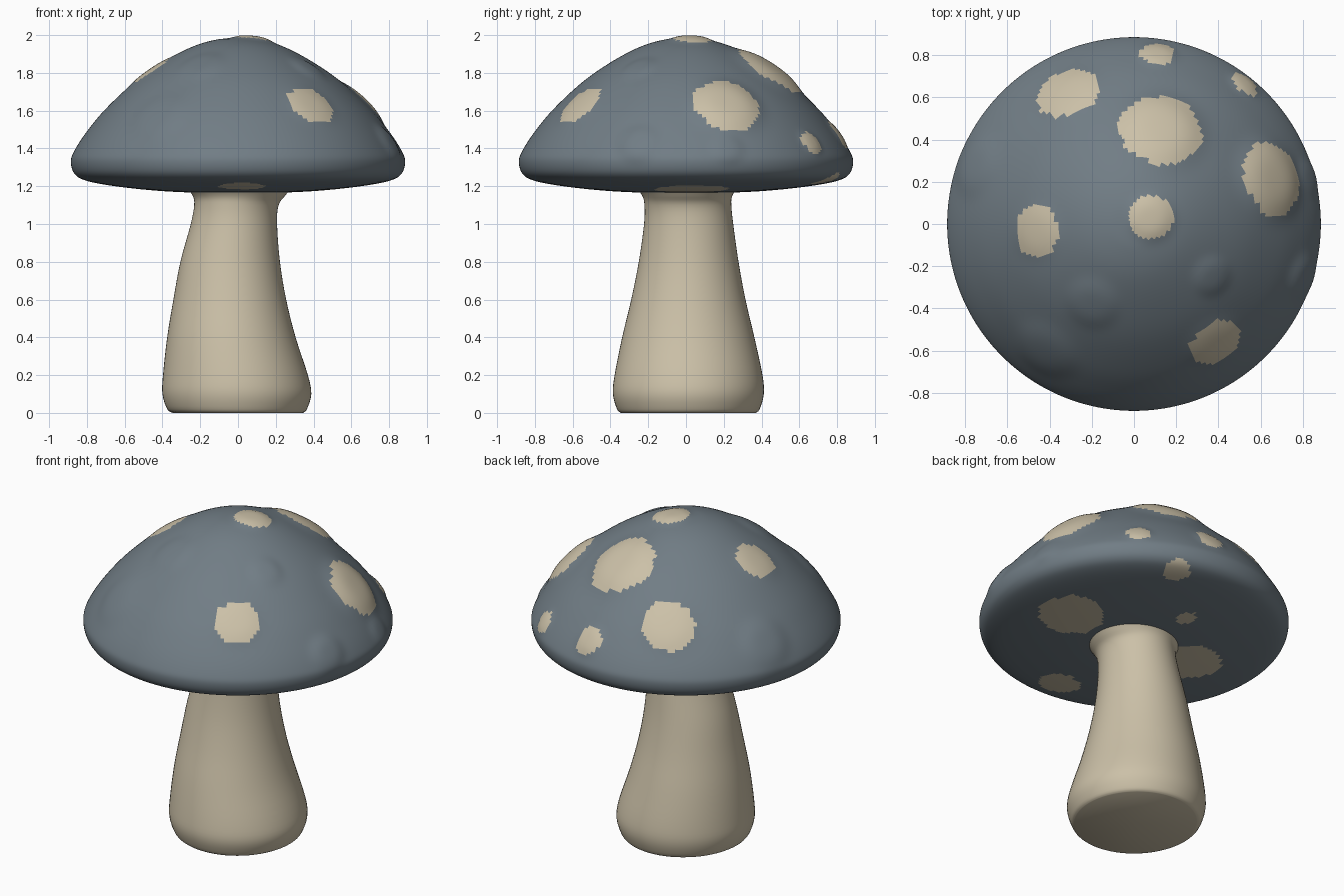
import bpy, bmesh, math
from mathutils import Vector, noise

cube = bpy.data.objects.get("Cube")
if cube:
    bpy.data.objects.remove(cube)


def make_material(name, color):
    m = bpy.data.materials.new(name)
    m.use_nodes = True
    m.diffuse_color = color
    bsdf = m.node_tree.nodes["Principled BSDF"]
    bsdf.inputs["Base Color"].default_value = color
    bsdf.inputs["Roughness"].default_value = 0.8
    return m


slate = make_material("slate blue", (0.165, 0.205, 0.235, 1))
cream = make_material("cream", (0.60, 0.53, 0.39, 1))


def smooth_path(points, steps):
    """Catmull-Rom curve through rows of numbers."""
    pts = [Vector(p) for p in points]
    out = []
    for i in range(len(pts) - 1):
        a, b, c = pts[max(i - 1, 0)], pts[i], pts[i + 1]
        d = pts[min(i + 2, len(pts) - 1)]
        for k in range(steps):
            t = k / steps
            out.append(0.5 * (2 * b + (c - a) * t + (2 * a - 5 * b + 4 * c - d) * t ** 2
                              + (3 * b - a - 3 * c + d) * t ** 3))
    return out + [pts[-1]]


def loft(name, rings, materials):
    """Skin closed rings and fan the two ends."""
    bm = bmesh.new()
    loops = [[bm.verts.new(p) for p in ring] for ring in rings]
    n = len(loops[0])
    for a, b in zip(loops, loops[1:]):
        for i in range(n):
            j = (i + 1) % n
            bm.faces.new((a[i], a[j], b[j], b[i]))
    for loop in (loops[0], loops[-1]):
        centre = bm.verts.new(sum((v.co for v in loop), Vector()) / n)
        for i in range(n):
            bm.faces.new((loop[i], loop[(i + 1) % n], centre))
    bmesh.ops.recalc_face_normals(bm, faces=bm.faces)
    mesh = bpy.data.meshes.new(name)
    bm.to_mesh(mesh)
    bm.free()
    for m in materials:
        mesh.materials.append(m)
    obj = bpy.data.objects.new(name, mesh)
    bpy.context.collection.objects.link(obj)
    return obj


def shade(obj):
    bpy.ops.object.select_all(action="DESELECT")
    obj.select_set(True)
    bpy.context.view_layer.objects.active = obj
    bpy.ops.object.shade_smooth_by_angle(angle=math.radians(50))


def circle(n):
    return [2 * math.pi * i / n for i in range(n)]


# Stem: leaning, flared rings given as z, left, right, front, back
stem_rows = [
    (0.0, -0.345, 0.345, -0.345, 0.37),
    (0.02, -0.375, 0.365, -0.365, 0.39),
    (0.1, -0.40, 0.388, -0.387, 0.412),
    (0.2, -0.397, 0.37, -0.378, 0.405),
    (0.4, -0.375, 0.305, -0.338, 0.362),
    (0.6, -0.342, 0.255, -0.29, 0.315),
    (0.8, -0.305, 0.222, -0.25, 0.278),
    (1.0, -0.25, 0.207, -0.222, 0.25),
    (1.1, -0.232, 0.215, -0.22, 0.24),
    (1.15, -0.24, 0.25, -0.232, 0.245),
    (1.2, -0.28, 0.29, -0.27, 0.28),
]
stem_rings = []
for z, x0, x1, y0, y1 in smooth_path(stem_rows, 4):
    stem_rings.append([((x0 + x1) / 2 + (x1 - x0) / 2 * math.cos(a),
                        (y0 + y1) / 2 + (y1 - y0) / 2 * math.sin(a), z) for a in circle(64)])
shade(loft("stem", stem_rings, [cream]))

# Cap: half profile as radius, height
cap_profile = [
    (0.01, 1.985), (0.12, 1.975), (0.25, 1.935), (0.4, 1.855), (0.55, 1.75),
    (0.7, 1.61), (0.8, 1.49), (0.865, 1.39), (0.885, 1.33), (0.865, 1.265),
    (0.8, 1.228), (0.65, 1.2), (0.45, 1.178), (0.25, 1.167), (0.01, 1.167),
]
path = smooth_path(cap_profile, 7)
rim = max(range(len(path)), key=lambda i: path[i].x)


def on_cap(x, y, top=True):
    """Point of the cap surface above or below a ground position."""
    r = math.hypot(x, y)
    p = min(path[:rim] if top else path[rim:], key=lambda q: abs(q.x - r))
    return Vector((x, y, p.y))


# Spots as x, y, radius, bulge height
top_spots = [
    (0.08, 0.03, 0.105, 0.016), (0.125, 0.445, 0.195, 0.03), (-0.31, 0.62, 0.15, 0.012),
    (0.11, 0.80, 0.085, 0.012), (0.52, 0.66, 0.068, 0.012), (0.65, 0.215, 0.18, 0.03),
    (-0.465, -0.035, 0.125, 0.008), (0.385, -0.56, 0.13, 0.01),
]
under_spots = [
    (0.49, 0.03, 0.19, 0), (0.02, -0.64, 0.12, 0), (0.3, 0.74, 0.08, 0),
    (-0.03, 0.43, 0.06, 0), (-0.36, 0.05, 0.19, 0),
]
# Plain lumps under the skin
lumps = [
    (-0.2, -0.38, 0.12, 0.012), (0.37, -0.25, 0.09, 0.012), (-0.42, -0.6, 0.15, 0.012),
    (0.8, -0.25, 0.1, 0.015), (-0.75, 0.28, 0.14, 0.015), (0.83, 0.22, 0.08, 0.01),
]
spots = [(on_cap(x, y), r, h) for x, y, r, h in top_spots]
spots += [(on_cap(x, y, False), r, h) for x, y, r, h in under_spots]
bulges = spots[:len(top_spots)] + [(on_cap(x, y), r, h) for x, y, r, h in lumps]

cap_rings = []
for i, p in enumerate(path):
    tangent = path[min(i + 1, len(path) - 1)] - path[max(i - 1, 0)]
    out_r, out_z = Vector((-tangent.y, tangent.x)).normalized()
    ring = []
    for a in circle(224):
        co = Vector((p.x * math.cos(a), p.x * math.sin(a), p.y))
        normal = Vector((out_r * math.cos(a), out_r * math.sin(a), out_z))
        lift = sum(h * math.exp(-((co - c).length / r) ** 4) for c, r, h in bulges)
        ring.append(co + normal * lift)
    cap_rings.append(ring)
cap = loft("cap", cap_rings, [slate, cream])

# Paint the ragged spots
for face in cap.data.polygons:
    wobble = 1 + 0.12 * noise.noise(face.center * 14)
    if any((face.center - c).length < r * wobble for c, r, h in spots):
        face.material_index = 1
shade(cap)
